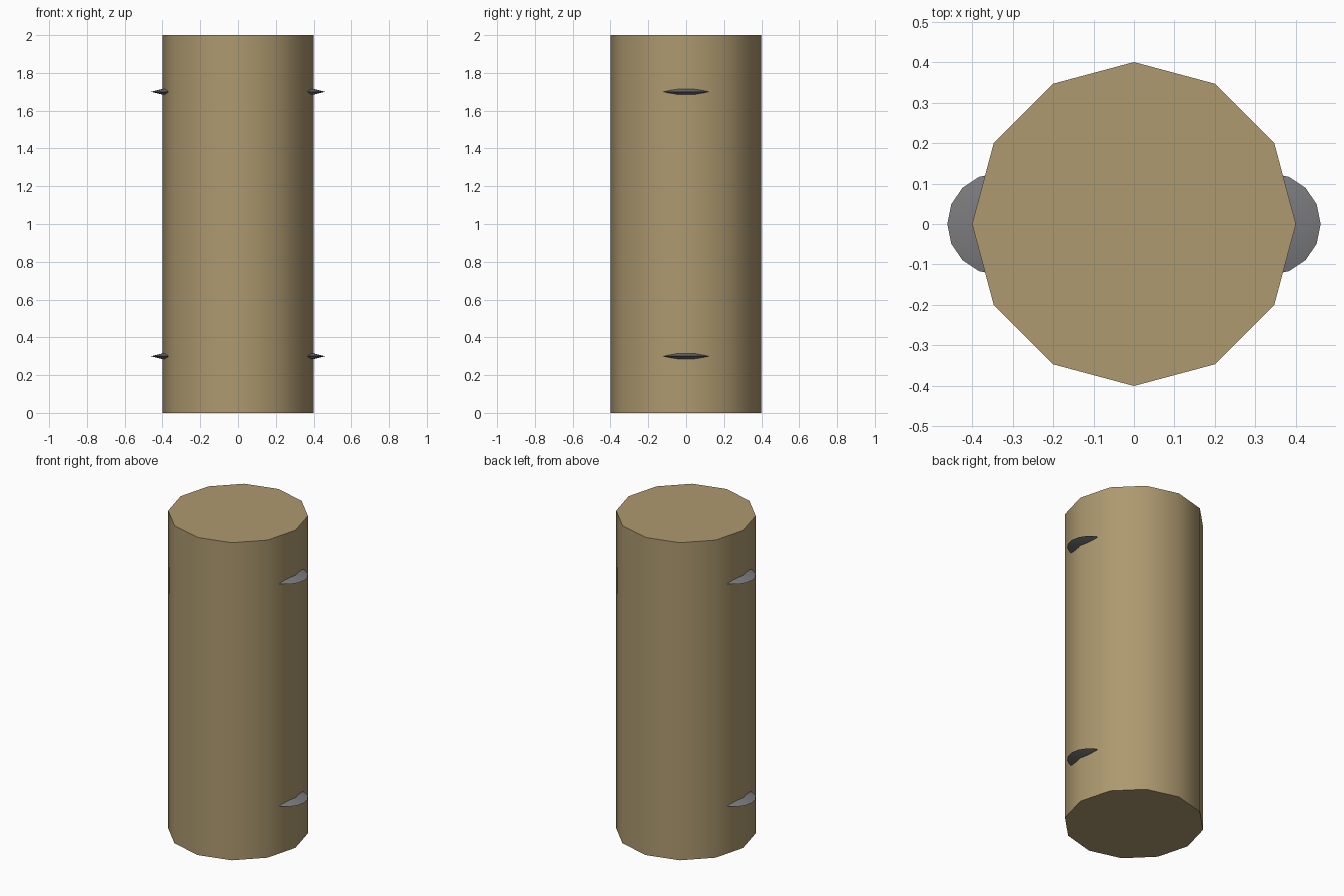
import bpy, math

if "Cube" in bpy.data.objects:
    bpy.data.objects.remove(bpy.data.objects["Cube"])


def material(name, color):
    m = bpy.data.materials.new(name)
    m.diffuse_color = (*color, 1)
    m.use_nodes = True
    m.node_tree.nodes["Principled BSDF"].inputs["Base Color"].default_value = m.diffuse_color
    return m


def finish(obj, name, mat, angle):
    obj.name = name
    obj.data.materials.append(mat)
    bpy.ops.object.shade_smooth_by_angle(angle=math.radians(angle))


wood = material("wood", (0.42, 0.32, 0.16))
metal = material("dark_metal", (0.2, 0.2, 0.21))

# Twelve-sided trunk with a corner on each axis
bpy.ops.mesh.primitive_cylinder_add(vertices=12, radius=0.4, depth=2, location=(0, 0, 1))
finish(bpy.context.object, "trunk", wood, 40)


# Thin knife-edged lug, spun from a diamond half-section
def lug(name, x, z):
    radius, height, sides = 0.126, 0.031, 16
    ring = [(radius * math.cos(math.tau * i / sides),
             radius * math.sin(math.tau * i / sides), 0) for i in range(sides)]
    verts = ring + [(0, 0, height), (0, 0, -height)]
    faces = []
    for i in range(sides):
        j = (i + 1) % sides
        faces += [(i, j, sides), (j, i, sides + 1)]
    mesh = bpy.data.meshes.new(name)
    mesh.from_pydata(verts, [], faces)
    obj = bpy.data.objects.new(name, mesh)
    bpy.context.collection.objects.link(obj)
    obj.location = (x, 0, z)
    bpy.ops.object.select_all(action='DESELECT')
    obj.select_set(True)
    bpy.context.view_layer.objects.active = obj
    finish(obj, name, metal, 60)


# A pair of lugs near each end
for level, z in (("lower", 0.3), ("upper", 1.7)):
    for side, x in (("left", -0.335), ("right", 0.335)):
        lug(f"{level}_{side}_lug", x, z)
